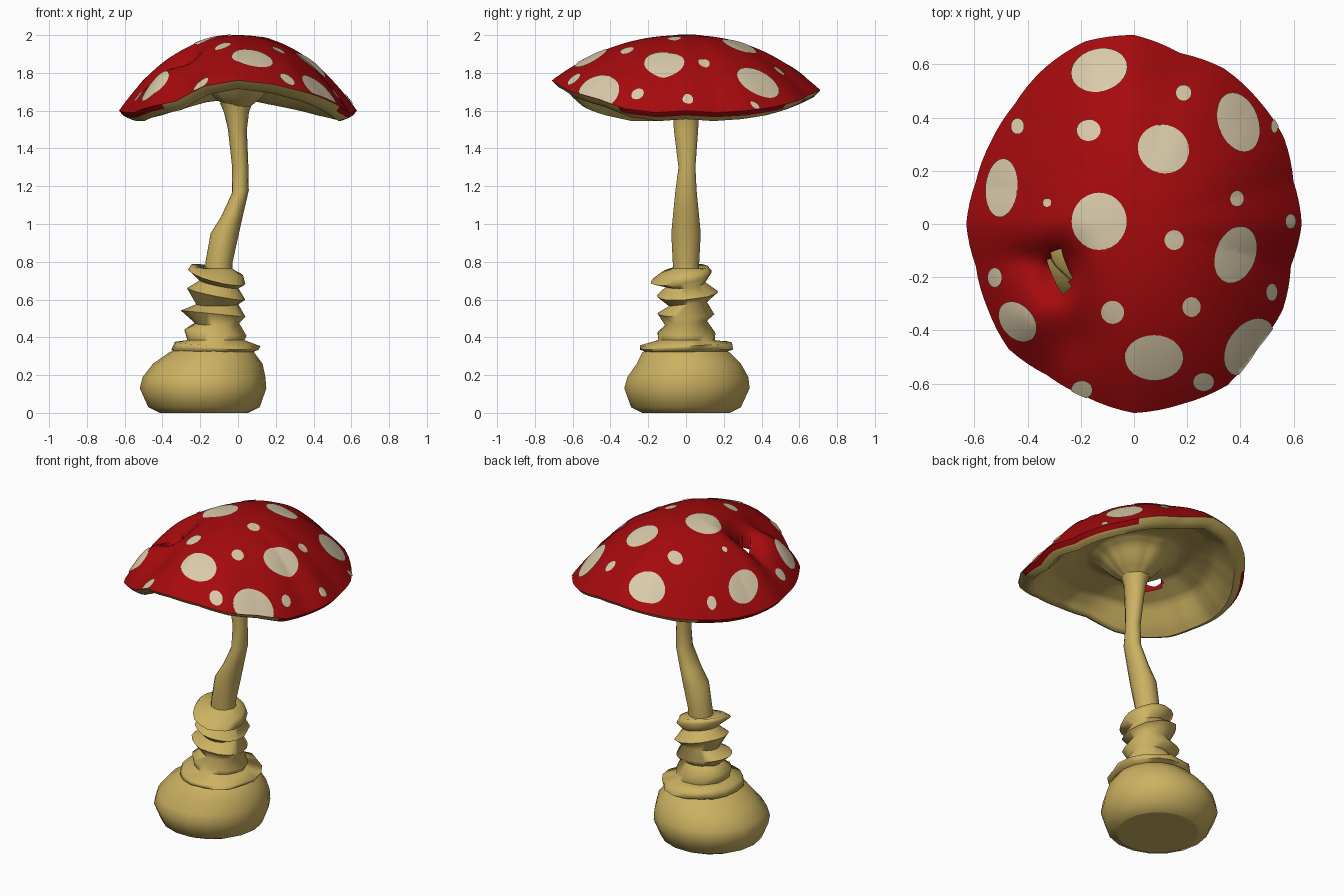
import bpy, bmesh, math, random
from mathutils import Vector

random.seed(4)
if "Cube" in bpy.data.objects:
    bpy.data.objects.remove(bpy.data.objects["Cube"])


def material(name, rgb):
    mat = bpy.data.materials.new(name)
    mat.use_nodes = True
    mat.diffuse_color = (*rgb, 1)
    mat.node_tree.nodes["Principled BSDF"].inputs["Base Color"].default_value = (*rgb, 1)
    return mat


RED = material("cap red", (.38, .003, .004))
TAN = material("stem tan", (.60, .44, .12))
CREAM = material("spot cream", (.69, .59, .40))


def finish(bm, name, materials, angle=60, recalc=True):
    """Turn a bmesh into a smooth shaded object."""
    if recalc:
        bmesh.ops.recalc_face_normals(bm, faces=bm.faces[:])
    mesh = bpy.data.meshes.new(name)
    bm.to_mesh(mesh)
    bm.free()
    for mat in materials:
        mesh.materials.append(mat)
    obj = bpy.data.objects.new(name, mesh)
    bpy.context.collection.objects.link(obj)
    bpy.ops.object.select_all(action='DESELECT')
    obj.select_set(True)
    bpy.context.view_layer.objects.active = obj
    bpy.ops.object.shade_smooth_by_angle(angle=math.radians(angle))
    return obj


# Cap shape: outline radius and rim height at equal angles, counter-clockwise from +x
RADII = [.63, .62, .65, .66, .675, .665, .71, .71, .675, .635, .62, .615,
         .63, .615, .635, .665, .655, .675, .71, .70, .70, .655, .645, .61]
RIMS = [1.6, 1.59, 1.6, 1.62, 1.65, 1.68, 1.71, 1.69, 1.65, 1.62, 1.6, 1.59,
        1.6, 1.59, 1.59, 1.62, 1.65, 1.73, 1.76, 1.74, 1.7, 1.66, 1.61, 1.59]
# Underside: distance fraction, share of rim height, offset from the vault
VAULT = 1.77
UNDER = [(.1, 0, -.15), (.2, 0, -.1), (.3, 0, -.03), (.4, 0, 0), (.5, .05, 0),
         (.7, .4, 0), (.83, .9, -.02), (.9, 1, -.045), (.96, 1, -.03), (1, 1, 0)]
HOLE = Vector((-.275, -.18))
# Dents (positive) and swellings (negative): x, y, depth, width, length
DENTS = [(-.285, -.18, .13, .08, .1), (-.41, -.14, .05, .09, .06),
         (-.22, -.45, .035, .09, .13), (-.45, -.36, -.055, .11, .11)]


def around(values, angle):
    """Interpolate a closed ring of values."""
    pos = angle / math.tau % 1 * len(values)
    i = int(pos) % len(values)
    return values[i] + (values[(i + 1) % len(values)] - values[i]) * (pos % 1)


def cap_top(angle, t):
    """Point on the upper cap surface, with its dents."""
    r = around(RADII, angle) * t
    x, y = r * math.cos(angle), r * math.sin(angle)
    z = 2 - (2 - around(RIMS, angle)) * t ** 2.22
    for cx, cy, depth, width, length in DENTS:
        z -= (1 - t ** 6) * depth * math.exp(-((x - cx) / width) ** 2 - ((y - cy) / length) ** 2)
    return Vector((x, y, z))


def cap_under(angle, t):
    """Point on the lower cap surface."""
    for (t0, w0, d0), (t1, w1, d1) in zip(UNDER, UNDER[1:]):
        if t <= t1 + 1e-6:
            break
    f = (t - t0) / (t1 - t0)
    share, offset = w0 + (w1 - w0) * f, d0 + (d1 - d0) * f
    p = cap_top(angle, t)
    p.z = min(around(RIMS, angle) * share + VAULT * (1 - share) + offset, p.z - .01)
    return p


def build_cap(rings=30, segs=96):
    bm = bmesh.new()
    inner = rings // 10
    centre = bm.verts.new(cap_top(0, 0))
    top, under = {}, {}
    for j in range(segs):
        a = math.tau * j / segs
        for i in range(1, rings + 1):
            top[i, j] = bm.verts.new(cap_top(a, i / rings))
        for i in range(inner, rings):
            under[i, j] = bm.verts.new(cap_under(a, i / rings))
        under[rings, j] = top[rings, j]

    def corners(i, j):
        k = (j + 1) % segs
        return [(i, j), (i + 1, j), (i + 1, k), (i, k)]

    def in_hole(i, j):
        mid = sum((top[c].co for c in corners(i, j)), Vector()) / 4
        dx, dy = mid.x - HOLE.x, mid.y - HOLE.y
        return ((dx + dy * .25) / .036) ** 2 + (dy / .085) ** 2 < 1

    cells = [(i, j) for i in range(1, rings) for j in range(segs)]
    hole = {c for c in cells if c[0] >= inner and in_hole(*c)}
    for j in range(segs):
        bm.faces.new((centre, top[1, j], top[1, (j + 1) % segs]))
    for i, j in cells:
        cs = corners(i, j)
        sides = [(i, (j - 1) % segs), (i + 1, j), (i, (j + 1) % segs), (i - 1, j)]
        if (i, j) in hole:
            # torn wall joining both surfaces
            for n, side in enumerate(sides):
                if side not in hole:
                    a, b = cs[n], cs[(n + 1) % 4]
                    bm.faces.new((top[a], top[b], under[b], under[a]))
            continue
        bm.faces.new([top[c] for c in cs])
        if i >= inner:
            # red skin wraps under the rim where it hangs low
            red_lip = i == rings - 1 and top[rings, j].co.z < 1.63
            face = bm.faces.new([under[c] for c in reversed(cs)])
            face.material_index = 0 if red_lip else 1
    return finish(bm, "cap", [RED, TAN])


# Spots: x, y, half width, half length, turn in degrees
SPOTS = [(-.13, .575, .107, .08, 15), (.185, .49, .03, .03, 0), (.39, .38, .075, .115, 20),
         (-.435, .365, .025, .03, 0), (-.17, .35, .045, .04, 0), (.11, .28, .097, .09, -25),
         (-.495, .135, .06, .11, -5), (-.325, .08, .016, .016, 0), (.385, .095, .026, .03, 0),
         (-.13, .01, .103, .107, 0), (.585, .01, .02, .028, 0), (.15, -.06, .036, .037, 0),
         (.38, -.115, .075, .11, -20), (-.52, -.2, .027, .037, 0), (.515, -.255, .022, .033, 0),
         (-.435, -.365, .06, .085, 40), (-.08, -.33, .043, .043, 0), (.215, -.31, .034, .037, 0),
         (.075, -.5, .11, .085, 0), (.43, -.46, .08, .12, -35), (-.195, -.62, .04, .035, 0),
         (.26, -.59, .04, .035, 0), (.525, .365, .014, .025, 0)]


def drape(x, y):
    """Lay a point on the cap, keeping it inside the rim."""
    angle = math.atan2(y, x)
    t = min(math.hypot(x, y) / around(RADII, angle), 1)
    return cap_top(angle, t) + Vector((x * .006, y * .006, .004))


def build_spots(sides=28, steps=6):
    bm = bmesh.new()
    for x, y, rx, ry, turn in SPOTS:
        c, s = math.cos(math.radians(turn)), math.sin(math.radians(turn))
        centre = bm.verts.new(drape(x, y))
        previous = None
        for k in range(1, steps + 1):
            ring = []
            for j in range(sides):
                a = math.tau * j / sides
                u, v = rx * math.cos(a) * k / steps, ry * math.sin(a) * k / steps
                ring.append(bm.verts.new(drape(x + u * c - v * s, y + u * s + v * c)))
            for j in range(sides):
                n = (j + 1) % sides
                if previous:
                    bm.faces.new((previous[j], ring[j], ring[n], previous[n]))
                else:
                    bm.faces.new((centre, ring[j], ring[n]))
            previous = ring
    return finish(bm, "cap_spots", [CREAM], recalc=False)


def build_loft(name, rows, sides=18, wobble=0.0, angle=60):
    """Skin elliptical rings: z, centre x, centre y, radius x, radius y, tilt x, tilt y."""
    bm = bmesh.new()
    loops = []
    for z, cx, cy, rx, ry, tx, ty in rows:
        loop = []
        for j in range(sides):
            a = math.tau * j / sides
            grow = 1 + random.uniform(-wobble, wobble)
            u, v = rx * grow * math.cos(a), ry * grow * math.sin(a)
            loop.append(bm.verts.new((cx + u, cy + v, z + u * tx + v * ty)))
        loops.append(loop)
    for low, high in zip(loops, loops[1:]):
        for j in range(sides):
            n = (j + 1) % sides
            bm.faces.new((low[j], low[n], high[n], high[j]))
    for end in (bm.faces.new(loops[0][::-1]), bm.faces.new(loops[-1])):
        for edge in end.edges:
            edge.smooth = False
    return finish(bm, name, [TAN], angle)


build_cap()
build_spots()

# Swollen foot
build_loft("bulb", [
    (0, -.18, 0, .235, .235, 0, 0), (.03, -.18, 0, .295, .295, 0, 0),
    (.13, -.185, .005, .335, .337, 0, 0), (.19, -.18, .01, .325, .325, 0, 0),
    (.26, -.16, .015, .29, .28, 0, 0), (.32, -.14, 0, .225, .235, 0, 0),
    (.36, -.13, 0, .16, .16, 0, 0)])

# Folded skirt of wrinkles
build_loft("wrinkled_collar", [
    (.32, -.13, 0, .2, .21, 0, 0), (.335, -.12, 0, .23, .245, 0, 0),
    (.365, -.115, 0, .225, .24, -.05, .04), (.385, -.12, 0, .15, .15, 0, 0),
    (.425, -.125, 0, .165, .155, -.1, 0), (.475, -.11, 0, .12, .11, 0, .1),
    (.525, -.13, 0, .17, .15, -.1, 0), (.575, -.11, .01, .11, .1, 0, .1),
    (.63, -.115, .005, .15, .165, -.2, .08), (.68, -.1, 0, .1, .1, -.2, .1),
    (.72, -.11, -.025, .15, .165, -.25, .18), (.755, -.11, -.01, .135, .13, -.2, .15),
    (.765, -.1, 0, .07, .07, 0, 0)], wobble=.04, angle=80)

# Bent stalk, running up into the flared underside
build_loft("stalk", [
    (.7, -.105, 0, .075, .07, 0, 0), (.8, -.1, 0, .072, .072, 0, 0),
    (.95, -.07, 0, .075, .08, 0, 0), (1.05, -.03, 0, .06, .07, .2, 0),
    (1.17, .012, 0, .045, .058, .2, 0), (1.3, .012, .005, .043, .046, 0, 0),
    (1.5, -.003, 0, .05, .066, 0, 0), (1.59, -.008, 0, .066, .07, 0, 0),
    (1.64, -.01, 0, .085, .085, 0, 0)], sides=14)
